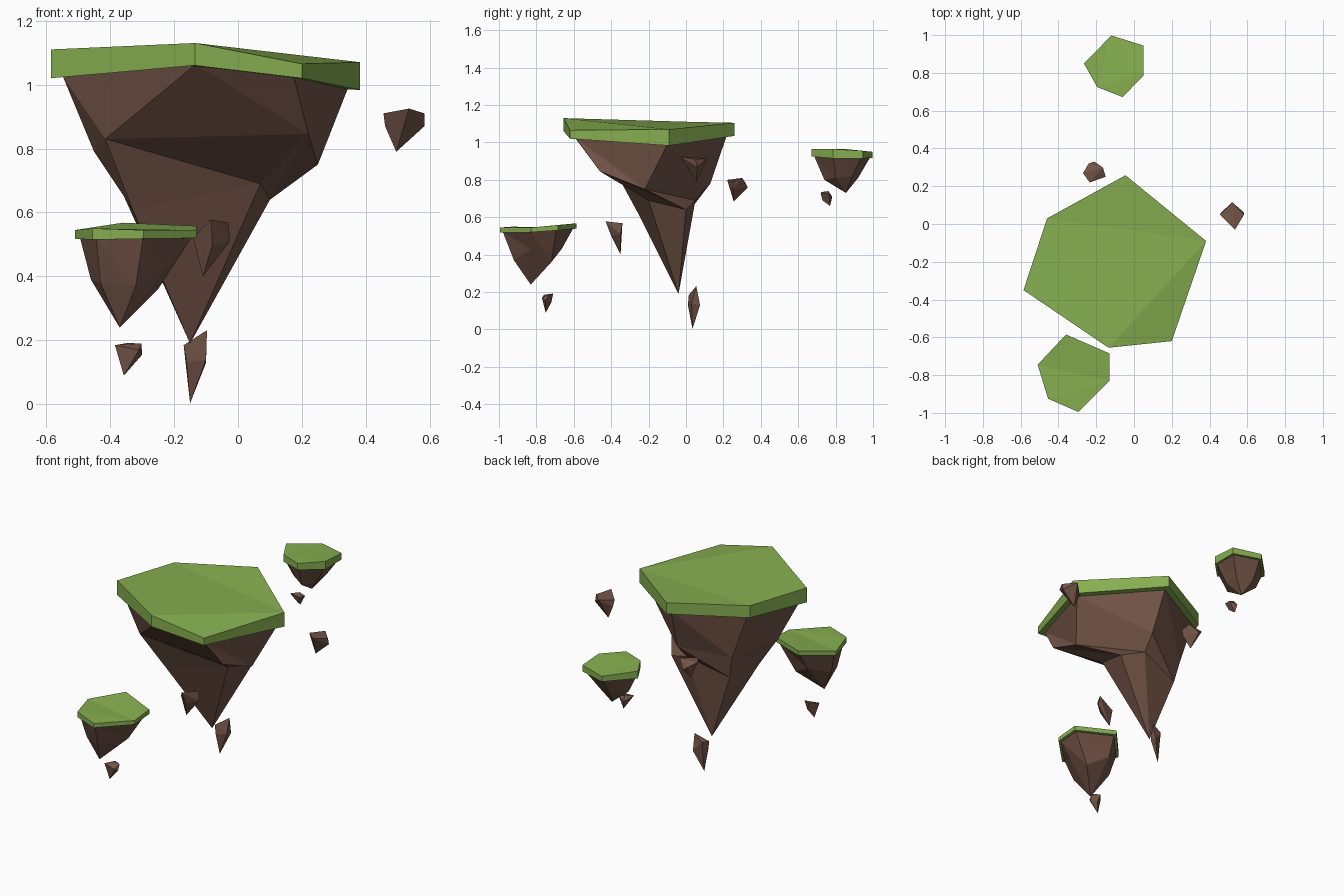
import bpy, bmesh
from mathutils import Vector


def material(name, rgb):
    m = bpy.data.materials.new(name)
    m.diffuse_color = (*rgb, 1)
    return m


GRASS = material("grass", (0.24, 0.43, 0.08))
EARTH = material("earth", (0.17, 0.088, 0.062))


def finish(name, bm, mat):
    bmesh.ops.recalc_face_normals(bm, faces=bm.faces)
    me = bpy.data.meshes.new(name)
    bm.to_mesh(me)
    bm.free()
    me.materials.append(mat)
    ob = bpy.data.objects.new(name, me)
    bpy.context.collection.objects.link(ob)


def loft(name, rings, mat, tip=None):
    """Skin triangles between rings; close with a cap or a pointed tip."""
    bm = bmesh.new()
    vs = [[bm.verts.new(p) for p in r] for r in rings]
    n = len(vs[0])
    for a, b in zip(vs, vs[1:]):
        for i in range(n):
            j = (i + 1) % n
            bm.faces.new((a[i], a[j], b[j]))
            bm.faces.new((a[i], b[j], b[i]))
    caps = [bm.faces.new(vs[0])]
    if tip:
        t = bm.verts.new(tip)
        for i in range(n):
            bm.faces.new((vs[-1][i], vs[-1][(i + 1) % n], t))
    else:
        caps.append(bm.faces.new(vs[-1]))
    bmesh.ops.triangulate(bm, faces=caps)
    finish(name, bm, mat)


def island(name, outline, rock_rings, tip):
    """Outline points are x, y, grass top z, grass bottom z."""
    top = [(x, y, t) for x, y, t, b in outline]
    low = [(x, y, b) for x, y, t, b in outline]
    c = sum((Vector(p) for p in low), Vector()) / len(low)
    rim = [(c.x + (x - c.x) * .92, c.y + (y - c.y) * .92, z + .003) for x, y, z in low]
    loft(name + "_grass", [top, low], GRASS)
    loft(name + "_rock", [rim] + rock_rings, EARTH, tip)


def chunk(name, points):
    bm = bmesh.new()
    for p in points:
        bm.verts.new(p)
    bmesh.ops.convex_hull(bm, input=bm.verts)
    finish(name, bm, EARTH)


# Large central island with an overhanging rock and a long point
island("main_island",
       [(-.585, -.35, 1.11, 1.02), (-.135, -.655, 1.13, 1.06), (.2, -.62, 1.065, 1.02),
        (.382, -.09, 1.07, .983), (-.045, .258, 1.105, 1.035), (-.46, .03, 1.11, 1.035)],
       [[(-.45, -.26, .79), (-.415, -.37, .83), (.22, -.46, .845),
         (.25, -.22, .75), (-.03, .13, .78), (-.33, .02, .75)],
        [(-.37, -.2, .68), (-.33, -.25, .61), (.07, -.2, .69),
         (.1, 0, .64), (-.04, .05, .69), (-.3, 0, .61)]],
       (-.15, -.04, .19))

# Low front island
island("front_island",
       [(-.51, -.745, .545, .518), (-.455, -.925, .55, .515), (-.295, -.995, .545, .518),
        (-.13, -.83, .545, .52), (-.13, -.685, .558, .53), (-.36, -.585, .568, .54)],
       [[(-.46, -.77, .39), (-.43, -.87, .38), (-.32, -.92, .37),
         (-.22, -.83, .43), (-.25, -.72, .36), (-.37, -.665, .43)]],
       (-.37, -.83, .24))

# Small back island
island("back_island",
       [(-.265, .85, .965, .92), (-.195, .725, .965, .92), (-.06, .672, .965, .925),
        (.05, .785, .965, .915), (.05, .945, .955, .915), (-.12, .998, .95, .917)],
       [[(-.2, .85, .82), (-.16, .77, .83), (-.08, .74, .80),
         (-.02, .80, .81), (-.02, .89, .82), (-.12, .92, .81)]],
       (-.09, .855, .73))

# Floating loose rocks
chunk("right_rock", [(.455, .05, .91), (.535, -.03, .925), (.583, .05, .91), (.52, .115, .915),
                     (.583, .06, .87), (.46, .06, .87), (.495, .055, .79)])
chunk("back_rock", [(-.27, .27, .80), (-.235, .22, .80), (-.15, .25, .79), (-.165, .3, .81),
                    (-.21, .33, .76), (-.24, .32, .78), (-.16, .25, .75), (-.21, .255, .685)])
chunk("lowest_rock", [(-.17, .015, .185), (-.097, .055, .232), (-.15, .06, .19), (-.1, .075, .13),
                      (-.16, .01, .13), (-.1, .03, .14), (-.15, .035, .003)])
chunk("middle_rock", [(-.14, -.36, .52), (-.085, -.43, .578), (-.03, -.34, .568),
                      (-.025, -.35, .51), (-.08, -.4, .5), (-.11, -.35, .40)])
chunk("front_rock", [(-.385, -.76, .185), (-.345, -.71, .192), (-.302, -.73, .19), (-.31, -.77, .17),
                     (-.33, -.72, .145), (-.3, -.75, .155), (-.357, -.75, .09)])
chunk("under_back_rock", [(-.15, .725, .735), (-.11, .76, .74), (-.08, .72, .73), (-.075, .765, .725),
                          (-.12, .782, .71), (-.1, .73, .69), (-.11, .77, .66)])
